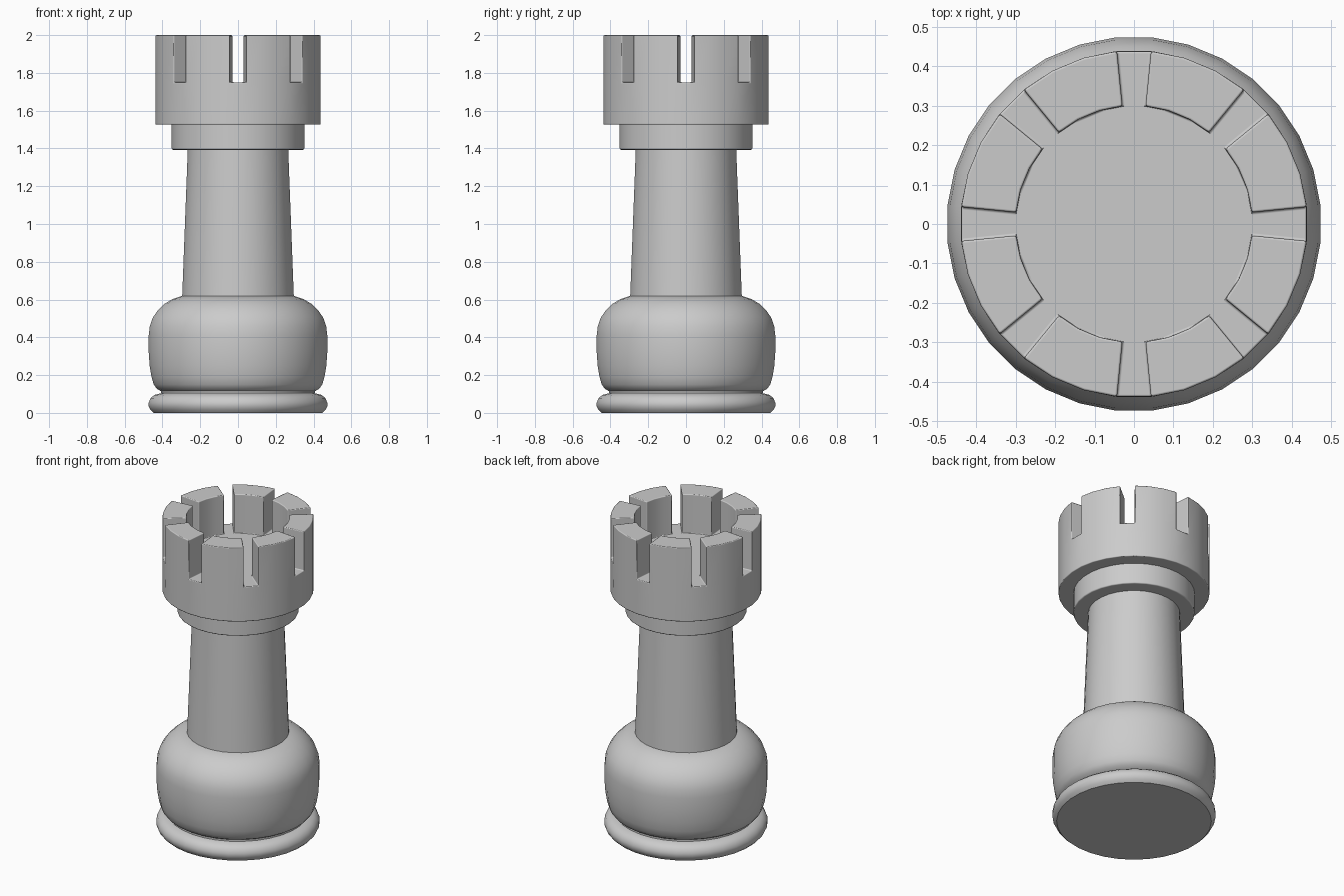
import bpy, bmesh
from math import pi, cos, sin, radians

SIDES = 32

cube = bpy.data.objects.get("Cube")
if cube:
    bpy.data.objects.remove(cube, do_unlink=True)

stone = bpy.data.materials.new("light_grey")
stone.use_nodes = True
stone.diffuse_color = (0.6, 0.6, 0.6, 1)
stone.node_tree.nodes["Principled BSDF"].inputs["Base Color"].default_value = (0.6, 0.6, 0.6, 1)


def lathe(profile):
    """Closed solid turned from (radius, height) points, with flat sides facing the axes."""
    bm = bmesh.new()
    rings = []
    for r, z in profile:
        angles = [(i - 0.5) * 2 * pi / SIDES for i in range(SIDES)]
        rings.append([bm.verts.new((r * cos(a), r * sin(a), z)) for a in angles])
    bands = []
    for low, high in zip(rings, rings[1:]):
        bands.append([bm.faces.new((low[i], low[(i + 1) % SIDES], high[(i + 1) % SIDES], high[i]))
                      for i in range(SIDES)])
    bm.faces.new(rings[0][::-1])
    bm.faces.new(rings[-1])
    return bm, bands


def finish(name, bm, bevel=0.0):
    bmesh.ops.recalc_face_normals(bm, faces=bm.faces)
    mesh = bpy.data.meshes.new(name)
    bm.to_mesh(mesh)
    bm.free()
    mesh.materials.append(stone)
    obj = bpy.data.objects.new(name, mesh)
    bpy.context.collection.objects.link(obj)
    bpy.ops.object.select_all(action='DESELECT')
    obj.select_set(True)
    bpy.context.view_layer.objects.active = obj
    if bevel:
        bpy.ops.object.shade_smooth()
        mod = obj.modifiers.new("soft_edges", 'BEVEL')
        mod.width = bevel
        mod.segments = 2
        mod.limit_method = 'ANGLE'
        mod.angle_limit = radians(40)
        mod.harden_normals = True
    else:
        bpy.ops.object.shade_smooth_by_angle(angle=radians(40))
    return obj


# Rounded foot and bulging body
foot = [(0.45, 0), (0.465, 0.015), (0.475, 0.035), (0.475, 0.055), (0.465, 0.078),
        (0.445, 0.095), (0.41, 0.104)]
finish("base_ring", lathe(foot)[0])
body = [(0.41, 0.104), (0.41, 0.115), (0.432, 0.128), (0.448, 0.15), (0.46, 0.19),
        (0.47, 0.25), (0.475, 0.32), (0.475, 0.41), (0.469, 0.46), (0.453, 0.505),
        (0.425, 0.545), (0.39, 0.578), (0.35, 0.602), (0.297, 0.62)]
finish("body", lathe(body)[0])

# Tapered shaft and collar
finish("shaft", lathe([(0.297, 0.615), (0.267, 1.4)])[0])
finish("collar", lathe([(0.353, 1.393), (0.353, 1.535)])[0], 0.008)

# Crown: raise the rim, leaving every fourth side as a slot
bm, bands = lathe([(0.44, 1.526), (0.44, 1.75), (0.3, 1.75)])
rim = [f for i, f in enumerate(bands[1]) if i % 4]
raised = bmesh.ops.extrude_face_region(bm, geom=rim)["geom"]
bmesh.ops.delete(bm, geom=rim, context='FACES')
bmesh.ops.translate(bm, vec=(0, 0, 0.25),
                    verts=[v for v in raised if isinstance(v, bmesh.types.BMVert)])
finish("crown", bm, 0.008)
